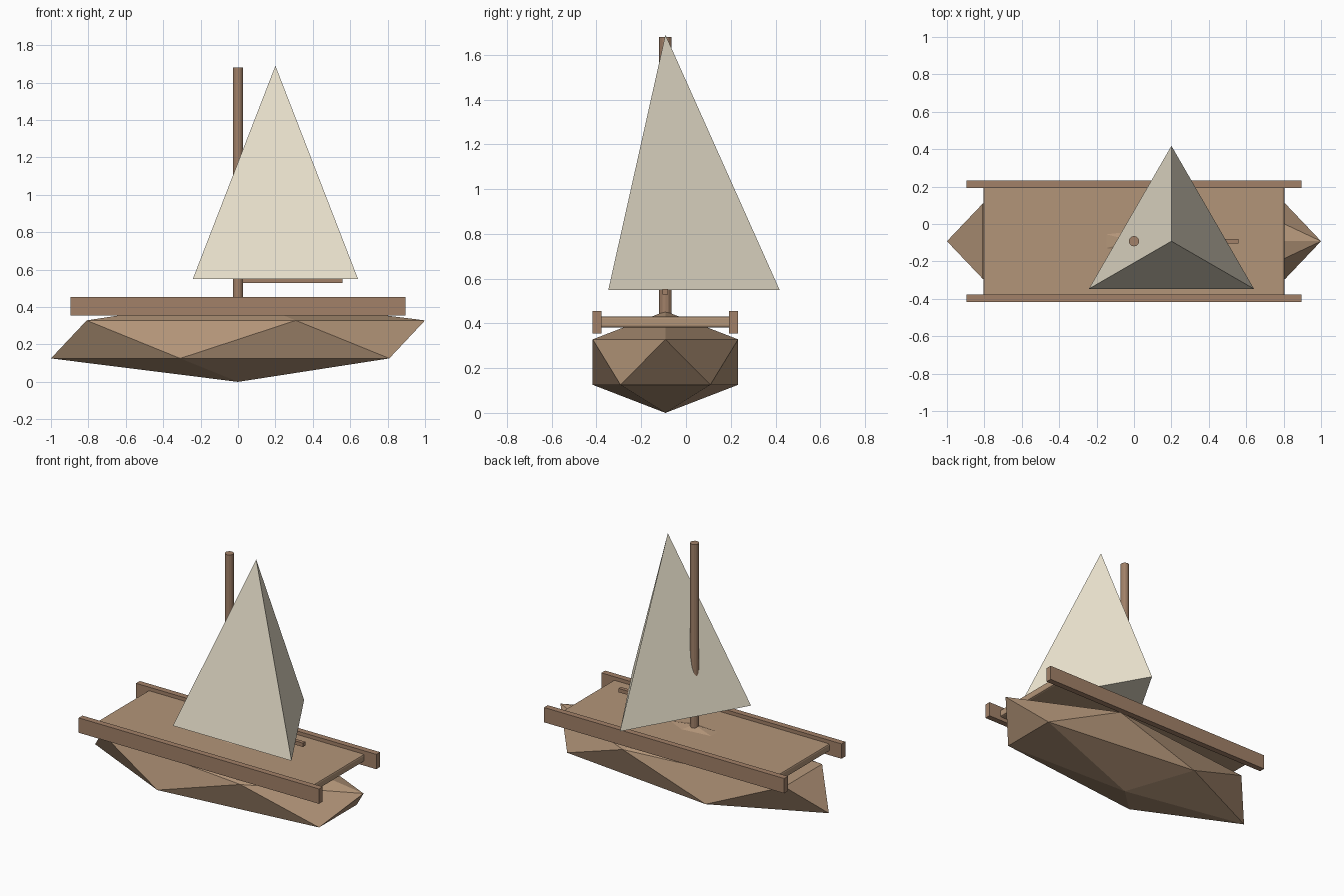
import bpy
from math import radians, sin, cos

if "Cube" in bpy.data.objects:
    bpy.data.objects.remove(bpy.data.objects["Cube"])

Y = -0.092  # centreline of the boat


def material(name, rgb):
    m = bpy.data.materials.new(name)
    m.diffuse_color = (*rgb, 1)
    m.use_nodes = True
    m.node_tree.nodes["Principled BSDF"].inputs["Base Color"].default_value = m.diffuse_color
    return m


wood = material("wood", (0.45, 0.30, 0.19))
dark_wood = material("dark_wood", (0.36, 0.22, 0.14))
canvas = material("canvas", (0.83, 0.77, 0.62))


def finish(name, mat):
    ob = bpy.context.object
    ob.name = name
    ob.data.materials.append(mat)
    bpy.ops.object.transform_apply(location=False, rotation=False, scale=True)
    return ob


def box(name, loc, size, mat):
    bpy.ops.mesh.primitive_cube_add(size=1, location=loc)
    bpy.context.object.scale = size
    return finish(name, mat)


# Faceted hull: stretched icosahedron
bpy.ops.mesh.primitive_ico_sphere_add(subdivisions=1, radius=1, location=(0, Y, 0.227))
bpy.context.object.scale = (1.118, 0.382, 0.227)
finish("hull", wood)

# Deck with chamfered edges
deck = box("deck", (0, Y, 0.406), (1.61, 0.59, 0.05), wood)
bevel = deck.modifiers.new("chamfer", "BEVEL")
bevel.width = 0.01
bevel.segments = 2

# Side rails
for side, s in (("left", 1), ("right", -1)):
    box(side + "_rail", (0, Y + s * 0.305, 0.405), (1.79, 0.04, 0.1), dark_wood)

# Mast
bpy.ops.mesh.primitive_cylinder_add(vertices=12, radius=0.028, depth=1.25, location=(0, Y, 1.055))
finish("mast", dark_wood)

# Boom under the sail
box("boom", (0.28, Y, 0.541), (0.555, 0.025, 0.026), dark_wood)

# Sail: three-sided pyramid with one corner pointing back
R = 0.51
pts = [(R * cos(radians(a)), R * sin(radians(a)), 0) for a in (90, 210, 330)]
mesh = bpy.data.meshes.new("sail")
mesh.from_pydata(pts + [(0, 0, 1.14)], [], [(2, 1, 0), (0, 1, 3), (1, 2, 3), (2, 0, 3)])
mesh.materials.append(canvas)
sail = bpy.data.objects.new("sail", mesh)
sail.location = (0.2, Y, 0.55)
bpy.context.collection.objects.link(sail)
